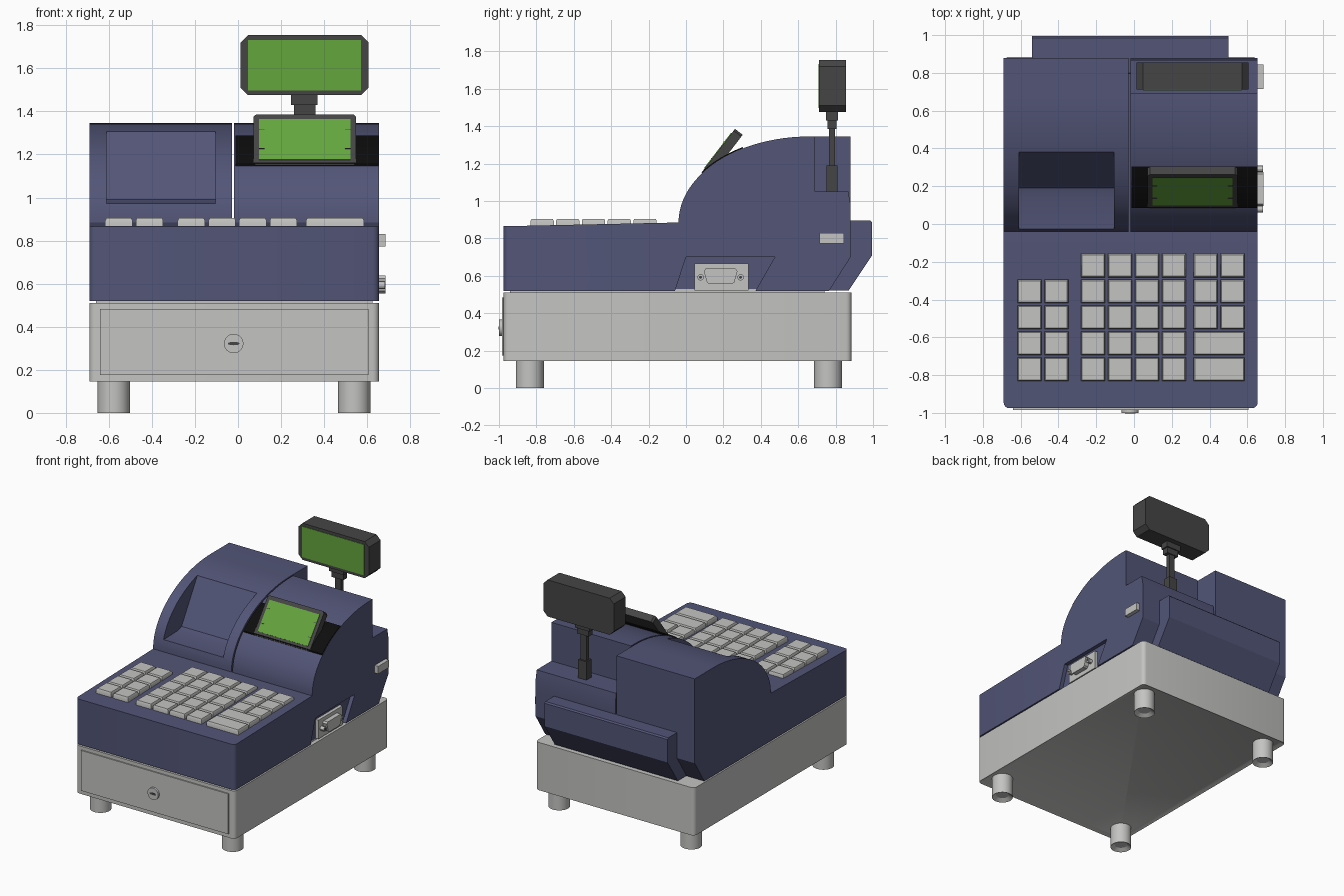
import bpy, bmesh, math
from mathutils import Matrix, Vector

if "Cube" in bpy.data.objects:
    bpy.data.objects.remove(bpy.data.objects["Cube"])


def material(name, *rgb):
    m = bpy.data.materials.new(name)
    m.diffuse_color = (*rgb, 1)
    m.use_nodes = True
    m.node_tree.nodes["Principled BSDF"].inputs["Base Color"].default_value = m.diffuse_color
    return m


BLUE = material("slate blue", 0.085, 0.091, 0.185)
GREY = material("light grey", 0.55, 0.55, 0.54)
DARK = material("dark grey", 0.06, 0.06, 0.06)
BLACK = material("black", 0.004, 0.004, 0.004)
GREEN = material("screen green", 0.13, 0.38, 0.048)


def finish(name, bm, mat):
    bmesh.ops.recalc_face_normals(bm, faces=bm.faces[:])
    me = bpy.data.meshes.new(name)
    bm.to_mesh(me)
    bm.free()
    me.materials.append(mat)
    ob = bpy.data.objects.new(name, me)
    bpy.context.collection.objects.link(ob)
    return ob


def prism(name, pts, lo, hi, axis, mat, round_if=None, radius=0.03, inset=None, matrix=None):
    """Extrude a closed profile along an axis; optionally round chosen edges, or recess the lowest face."""
    place = {'x': lambda a, b, t: (t, a, b),
             'y': lambda a, b, t: (a, t, b),
             'z': lambda a, b, t: (a, b, t)}[axis]
    bm = bmesh.new()
    ends = [[bm.verts.new(place(a, b, t)) for a, b in pts] for t in (lo, hi)]
    for ring in ends:
        bm.faces.new(ring)
    n = len(pts)
    for i in range(n):
        j = (i + 1) % n
        bm.faces.new((ends[0][i], ends[0][j], ends[1][j], ends[1][i]))
    bmesh.ops.recalc_face_normals(bm, faces=bm.faces[:])
    if round_if:
        edges = [e for e in bm.edges if round_if(e.verts[0].co, e.verts[1].co)]
        bmesh.ops.bevel(bm, geom=edges, offset=radius, segments=4, profile=0.5, affect='EDGES')
    if inset:
        bm.faces.ensure_lookup_table()
        low = min(bm.faces, key=lambda f: f.calc_center_median().z)
        bmesh.ops.inset_region(bm, faces=[low], thickness=inset[0])
        bmesh.ops.translate(bm, verts=low.verts[:], vec=(0, 0, inset[1]))
    if matrix:
        bm.transform(matrix)
    return finish(name, bm, mat)


def rect(a0, a1, b0, b1):
    return [(a0, b0), (a1, b0), (a1, b1), (a0, b1)]


def circle(a, b, r, n=32):
    return [(a + r * math.cos(2 * math.pi * i / n), b + r * math.sin(2 * math.pi * i / n)) for i in range(n)]


def chamfered(a0, a1, b0, b1, c):
    return [(a0 + c, b0), (a1 - c, b0), (a1, b0 + c), (a1, b1 - c),
            (a1 - c, b1), (a0 + c, b1), (a0, b1 - c), (a0, b0 + c)]


def box(name, x0, x1, y0, y1, z0, z1, mat, **kw):
    return prism(name, rect(x0, x1, y0, y1), z0, z1, 'z', mat, **kw)


def cut(ob, cutter):
    cutter.hide_render = True
    mod = ob.modifiers.new("cut", 'BOOLEAN')
    mod.operation, mod.solver, mod.object = 'DIFFERENCE', 'EXACT', cutter
    bpy.context.view_layer.objects.active = ob
    bpy.ops.object.modifier_apply(modifier=mod.name)
    bpy.data.objects.remove(cutter)


def upright(p, q):
    return abs(p.x - q.x) < 1e-4 and abs(p.y - q.y) < 1e-4


X0, X1 = -0.69, 0.655

# cash drawer with recessed underside, front panel, lock and feet
box("drawer_case", X0, X1, -0.975, 0.885, 0.145, 0.51, GREY, round_if=upright, inset=(0.03, 0.012))
box("drawer_front", -0.64, 0.605, -0.984, -0.97, 0.175, 0.483, GREY)
prism("drawer_lock", circle(-0.02, 0.322, 0.045), -1.0, -0.98, 'y', GREY)
prism("lock_slot", [(-0.02 + 0.028 * math.cos(i * math.pi / 8), 0.322 + 0.008 * math.sin(i * math.pi / 8))
                    for i in range(16)], -1.002, -0.99, 'y', DARK)
for fx in (-0.577, 0.54):
    for fy in (-0.835, 0.76):
        prism("foot", circle(fx, fy, 0.075), 0, 0.158, 'z', GREY, inset=(0.03, 0.02))
box("riser", X0 + 0.03, X1 - 0.03, -0.94, 0.74, 0.5, 0.53, GREY)

# lower body with rounded front corners and port recess in the right side
body = prism("lower_body", [(-0.975, 0.52), (-0.975, 0.865), (-0.04, 0.885), (0.88, 0.885), (0.88, 0.70), (0.765, 0.52)],
             X0, X1, 'x', BLUE, round_if=lambda p, q: upright(p, q) and p.y < -0.9)
cut(body, prism("recess_cutter", [(-0.065, 0.5), (0.0, 0.70), (0.475, 0.70), (0.36, 0.5)], 0.625, 0.8, 'x', BLUE))

# rear bulge
prism("rear_bulge", [(0.8, 0.895), (0.985, 0.895), (0.995, 0.885), (0.995, 0.71), (0.87, 0.522), (0.7, 0.522)],
      -0.54, 0.5, 'x', BLUE)


# curved hoods
def arc(y, lift=0.0):
    return 0.885 + (0.46 + lift) * math.sqrt(max(0, 1 - ((0.66 - y) / (0.70 + lift)) ** 2))


curve = [(0.66 - 0.70 * math.cos(t), 0.885 + 0.46 * math.sin(t))
         for t in (i * math.pi / 48 for i in range(25))]
left = prism("printer_hood", curve + [(0.88, 1.345), (0.88, 0.885)], X0, -0.028, 'x', BLUE)
prism("display_hood", curve + [(0.69, 1.345), (0.69, 1.05), (0.868, 1.05), (0.88, 0.98), (0.88, 0.885)],
      -0.018, X1, 'x', BLUE)

# printer recess
cut(left, prism("printer_cutter", [(-0.1, 0.97), (0.14, 0.975), (0.19, 0.99), (0.38, 1.305), (0.38, 1.5), (-0.1, 1.5)],
                -0.61, -0.105, 'x', BLUE))

# black band wrapped over the right hood
ys = [0.085 + 0.022 * i for i in range(11)]
prism("display_band", [(y, arc(y, 0.007)) for y in ys] + [(y, arc(y, -0.01)) for y in reversed(ys)],
      -0.012, X1 - 0.002, 'x', BLACK)

# tilted operator display, built upright with its front on local y = 0
tilt = Matrix.Translation((0.31, 0.172, 1.268)) @ Matrix.Rotation(-math.atan2(0.18, 0.235), 4, 'X')
prism("operator_display", chamfered(-0.238, 0.238, -0.148, 0.148, 0.012), 0, 0.052, 'y', DARK, matrix=tilt)
prism("operator_screen", rect(-0.212, 0.212, -0.118, 0.118), -0.004, 0.01, 'y', GREEN, matrix=tilt)
for side in (-1, 1):
    for row in (-0.055, 0.055):
        a, b = sorted((side * 0.212, side * 0.187))
        prism("screen_tick", rect(a, b, row - 0.002, row + 0.002), -0.006, 0, 'y', DARK, matrix=tilt)

# customer display on its pole
box("pole_base", 0.275, 0.345, 0.75, 0.81, 1.04, 1.19, DARK)
box("pole", 0.285, 0.335, 0.765, 0.797, 1.18, 1.43, DARK)
box("pole_collar", 0.26, 0.36, 0.757, 0.805, 1.385, 1.43, DARK)
box("pole_neck", 0.245, 0.37, 0.748, 0.814, 1.43, 1.48, DARK)
prism("customer_display", chamfered(0.012, 0.607, 1.475, 1.755, 0.035), 0.712, 0.855, 'y', DARK)
prism("customer_screen", rect(0.047, 0.57, 1.497, 1.732), 0.708, 0.72, 'y', GREEN)


# keys, slightly tapered, set on the sloping deck
def key(x0, x1, y0, y1):
    bm = bmesh.new()
    rings = []
    for z, d in ((0.86, 0), (0.893, 0), (0.905, 0.006)):
        rings.append([bm.verts.new((x, y, z)) for x, y in rect(x0 + d, x1 - d, y0 + d, y1 - d)])
    bm.faces.new(rings[0])
    bm.faces.new(rings[-1])
    for r, s in zip(rings, rings[1:]):
        for i in range(4):
            j = (i + 1) % 4
            bm.faces.new((r[i], r[j], s[j], s[i]))
    finish("key", bm, GREY)


blocks = [(-0.617, 2, range(4)), (-0.28, 4, range(5)), (0.316, 2, range(2, 5))]
for start, columns, rows in blocks:
    for c in range(columns):
        for r in rows:
            x, y = start + 0.1425 * c, -0.832 + 0.1375 * r
            key(x, x + 0.127, y, y + 0.125)
for r in range(2):
    key(0.316, 0.585, -0.832 + 0.1375 * r, -0.707 + 0.1375 * r)

# side ports
box("port_plate", 0.61, 0.65, 0.045, 0.335, 0.522, 0.665, GREY)
prism("serial_port", [(0.125, 0.555), (0.245, 0.555), (0.258, 0.565), (0.275, 0.625), (0.265, 0.638),
                      (0.105, 0.638), (0.095, 0.625), (0.112, 0.565)], 0.64, 0.685, 'x', GREY)
for y in (0.078, 0.292):
    prism("port_screw", circle(y, 0.592, 0.017, 12), 0.64, 0.682, 'x', GREY)
    prism("screw_hole", circle(y, 0.592, 0.008, 12), 0.675, 0.684, 'x', DARK)
box("small_port", 0.64, 0.685, 0.715, 0.845, 0.772, 0.83, GREY)

# smooth shading with sharp edges kept
for ob in bpy.context.collection.objects:
    ob.select_set(True)
    bpy.context.view_layer.objects.active = ob
bpy.ops.object.shade_smooth_by_angle(angle=math.radians(30))
